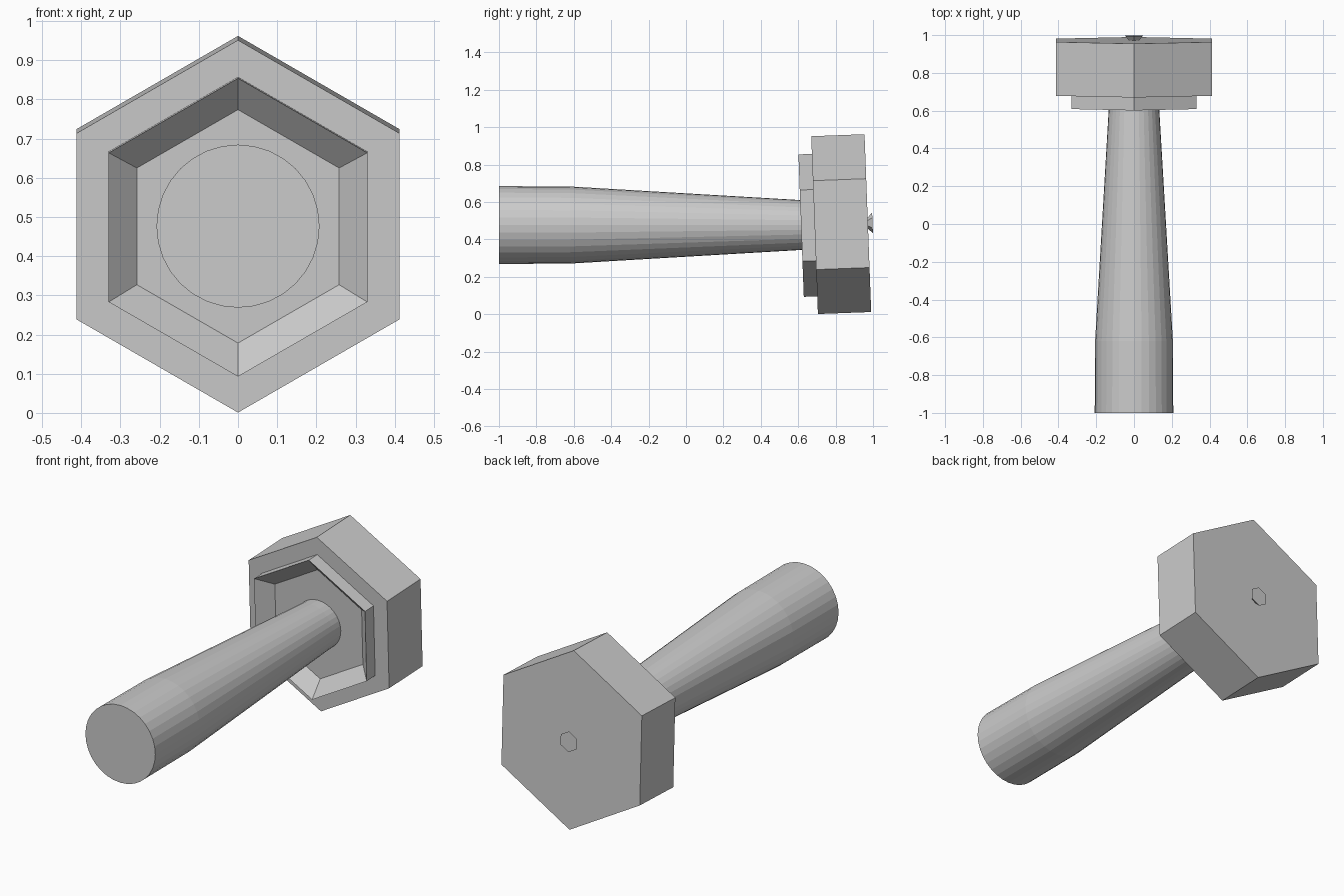
import bpy, bmesh
from math import sin, cos, pi, radians
from mathutils import Matrix

if "Cube" in bpy.data.objects:
    bpy.data.objects.remove(bpy.data.objects["Cube"])


def turned(name, profile, sides, origin, tilt=0.0):
    """Turn a (distance along y, radius) profile into a closed solid."""
    bm = bmesh.new()
    rings = []
    for y, r in profile:
        rings.append([bm.verts.new((r * sin(2 * pi * i / sides), y,
                                    r * cos(2 * pi * i / sides)))
                      for i in range(sides)])
    for a, b in zip(rings, rings[1:]):
        for i in range(sides):
            j = (i + 1) % sides
            bm.faces.new((a[i], a[j], b[j], b[i]))
    bm.faces.new(rings[0])
    bm.faces.new(rings[-1])
    bmesh.ops.recalc_face_normals(bm, faces=bm.faces)
    bm.transform(Matrix.Translation(origin) @ Matrix.Rotation(tilt, 4, 'X'))
    mesh = bpy.data.meshes.new(name)
    bm.to_mesh(mesh)
    bm.free()
    obj = bpy.data.objects.new(name, mesh)
    bpy.context.collection.objects.link(obj)
    return obj


# Slightly tilted hexagonal head: recessed collar, block and flared back nub
turned("hex_head",
       [(0.0, 0.298), (-0.072, 0.381), (0.0, 0.381), (0.0, 0.4755),
        (0.285, 0.4755), (0.285, 0.03), (0.31, 0.055)],
       6, (0, 0.6875, 0.476), radians(2.15))

# Round handle, straight at the grip and tapering towards the head
turned("handle",
       [(-1.0, 0.208), (-0.62, 0.206), (0.62, 0.133), (0.70, 0.13)],
       32, (0, 0, 0.4765))
